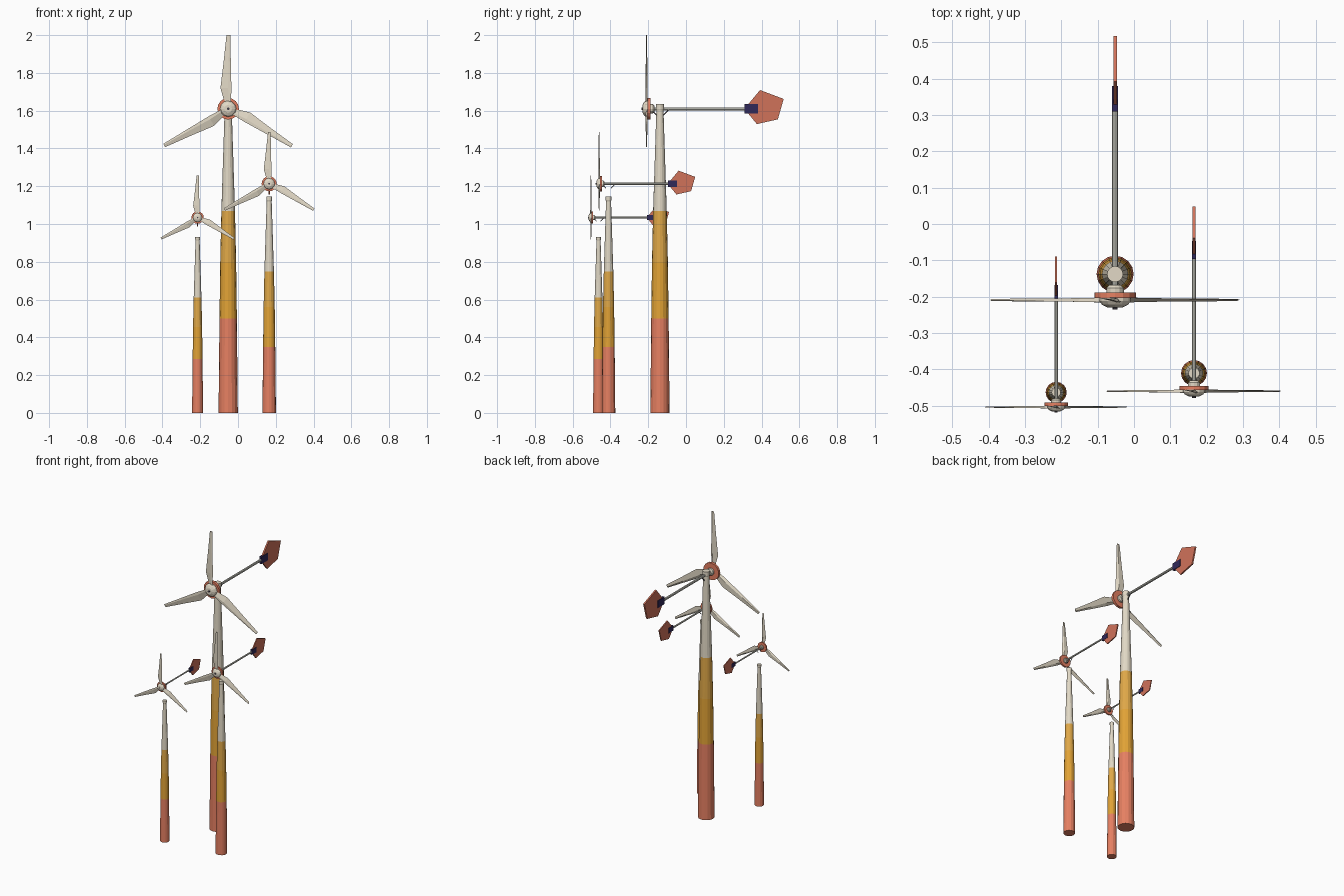
import bpy, bmesh, math
from mathutils import Matrix, Vector

if "Cube" in bpy.data.objects:
    bpy.data.objects.remove(bpy.data.objects["Cube"])


def mat(name, rgb):
    m = bpy.data.materials.new(name)
    lin = [((c / 255 + 0.055) / 1.055) ** 2.4 if c > 10 else c / 3294 for c in rgb]
    m.diffuse_color = (*lin, 1)
    m.use_nodes = True
    m.node_tree.nodes["Principled BSDF"].inputs["Base Color"].default_value = m.diffuse_color
    return m


RED = mat("terracotta", (230, 128, 98))
AMBER = mat("amber", (226, 163, 54))
PALE = mat("pale_amber", (224, 168, 72))
CREAM = mat("cream", (226, 217, 198))
GREY = mat("warm_grey", (208, 208, 198))
FIN = mat("dark_terracotta", (208, 114, 90))
NAVY = mat("navy", (48, 40, 88))
DARK = mat("charcoal", (66, 62, 72))


def finish(bm, name, mats, place, rule=None):
    bmesh.ops.recalc_face_normals(bm, faces=bm.faces)
    if rule:
        for f in bm.faces:
            f.material_index = rule(f.calc_center_median())
    me = bpy.data.meshes.new(name)
    bm.to_mesh(me)
    bm.free()
    for m in mats:
        me.materials.append(m)
    ob = bpy.data.objects.new(name, me)
    bpy.context.collection.objects.link(ob)
    ob.matrix_world = place
    return ob


def loft(rings):
    """Bridge equal-sized rings of points and cap both ends."""
    bm = bmesh.new()
    vs = [[bm.verts.new(p) for p in r] for r in rings]
    n = len(vs[0])
    for a, b in zip(vs, vs[1:]):
        for i in range(n):
            j = (i + 1) % n
            bm.faces.new((a[i], a[j], b[j], b[i]))
    bm.faces.new(vs[0])
    bm.faces.new(vs[-1])
    return bm


def lathe(profile, n, along_y=False):
    """Profile of (radius, height) turned about z, or about y."""
    rings = []
    for r, h in profile:
        pts = [(r * math.cos(2 * math.pi * i / n), r * math.sin(2 * math.pi * i / n)) for i in range(n)]
        rings.append([(a, h, b) if along_y else (a, b, h) for a, b in pts])
    return loft(rings)


def strut(p, q, r, n=6):
    p, q = Vector(p), Vector(q)
    d = q - p
    bm = lathe([(r, 0), (r, d.length)], n)
    bmesh.ops.transform(bm, matrix=Matrix.Translation(p) @ d.to_track_quat('Z', 'Y').to_matrix().to_4x4(), verts=bm.verts)
    return bm


def blade():
    # sections: radius, left edge, right edge, half thickness, twist
    rings = []
    for z, l, r, t, tw in [(0.03, -0.018, 0.015, 0.007, 0.006), (0.11, -0.041, 0.017, 0.005, 0.005),
                           (0.25, -0.024, 0.014, 0.004, 0.003), (0.39, -0.009, 0.011, 0.003, 0.001)]:
        m = l * 0.3 + r * 0.7
        rings.append([(l, -0.071 + tw, z), (m, -0.071 - t, z), (r, -0.071 - tw, z), (m, -0.071 + t, z)])
    return loft(rings)


def turbine(tag, x, y, hub_z, s):
    base = Matrix.Translation((x, y, 0)) @ Matrix.Scale(s, 4)
    head = Matrix.Translation((x, y, hub_z)) @ Matrix.Scale(s, 4)

    # banded tower with a small collar on top
    tower = lathe([(0.051, 0), (0.046, 0.5), (0.042, 0.8), (0.036, 1.07), (0.019, 1.60),
                   (0.022, 1.61), (0.022, 1.635)], 16)
    finish(tower, tag + "_tower", [RED, AMBER, PALE, CREAM], base,
           lambda c: 0 if c.z < 0.5 else 1 if c.z < 0.8 else 2 if c.z < 1.07 else 3)

    # hub: bearing, coloured disc, faceted nose and centre pin
    finish(lathe([(0.016, -0.030), (0.024, -0.038), (0.024, -0.051)], 12, True), tag + "_bearing", [CREAM], head)
    finish(lathe([(0.057, -0.050), (0.057, -0.066)], 16, True), tag + "_hub_disc", [RED], head)
    finish(lathe([(0.043, -0.064), (0.043, -0.074), (0.036, -0.084), (0.020, -0.092)], 12, True),
           tag + "_nose", [CREAM], head)
    finish(lathe([(0.007, -0.090), (0.007, -0.097)], 8, True), tag + "_nose_pin", [DARK], head)

    # three blades
    for k in range(3):
        finish(blade(), f"{tag}_blade_{k + 1}", [CREAM],
               head @ Matrix.Rotation(math.radians(120 * k), 4, 'Y'))

    # tail boom, clamp and fin
    finish(lathe([(0.008, -0.04), (0.008, 0.47)], 8, True), tag + "_tail_boom", [GREY], head)
    clamp = bmesh.new()
    bmesh.ops.create_cube(clamp, size=1, matrix=Matrix.Translation((0, 0.483, 0)) @ Matrix.Diagonal((0.016, 0.07, 0.048, 1)))
    finish(clamp, tag + "_tail_clamp", [NAVY], head)
    outline = [(0.447, 0.0), (0.53, 0.099), (0.655, 0.052), (0.624, -0.056), (0.513, -0.081)]
    finish(loft([[(sx, a, b) for a, b in outline] for sx in (-0.005, 0.005)]), tag + "_tail_fin", [FIN], head)

    # little braces under the boom
    for side, e in (("front", -1), ("rear", 1)):
        finish(strut((0, e * 0.045, -0.006), (0, e * 0.018, -0.034), 0.003), f"{tag}_{side}_brace", [DARK], head)


turbine("large", -0.052, -0.138, 1.61, 1.0)
turbine("medium", 0.165, -0.41, 1.213, 0.7)
turbine("small", -0.214, -0.463, 1.034, 0.57)
